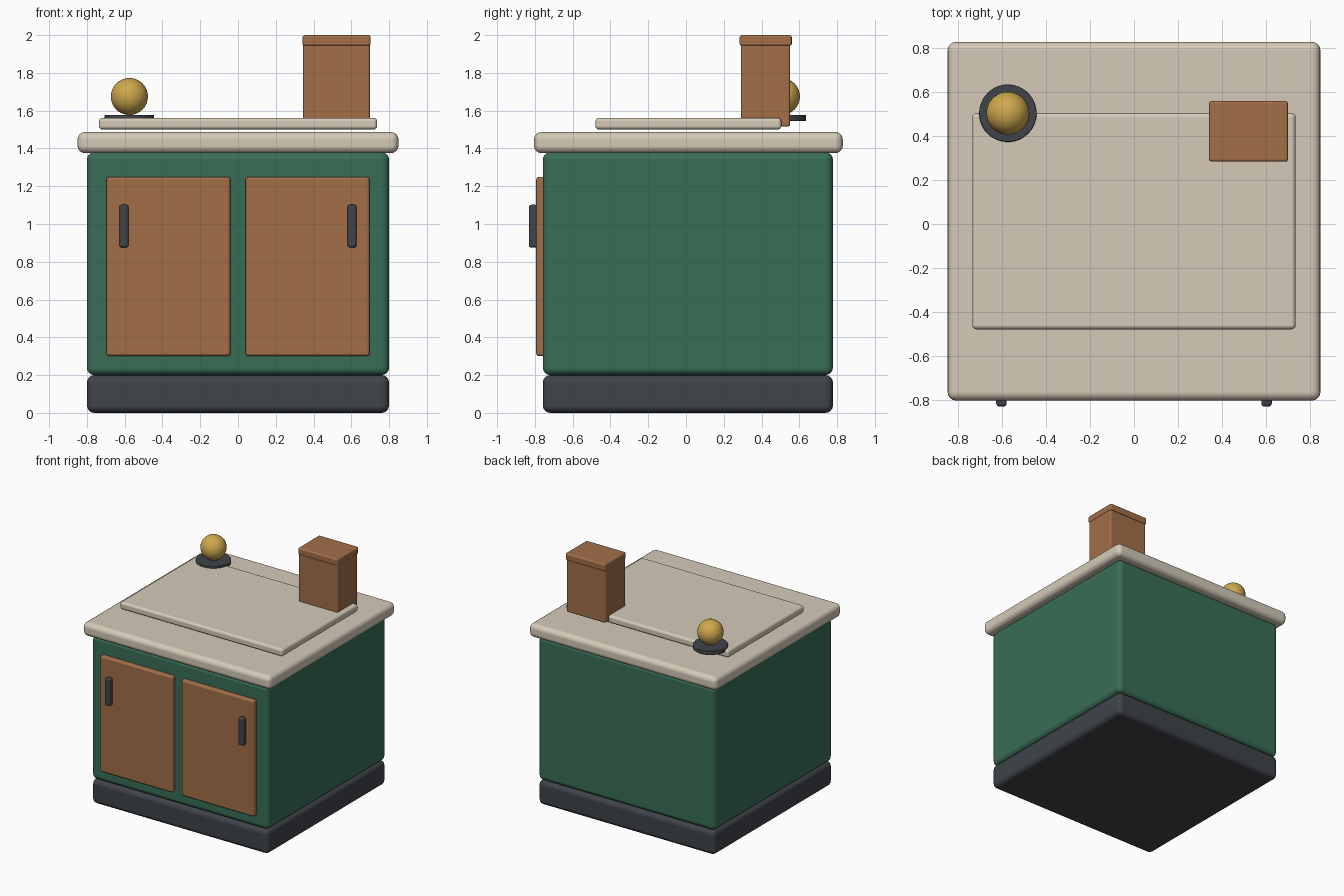
import bpy, bmesh, math
from mathutils import Vector

if "Cube" in bpy.data.objects:
    bpy.data.objects.remove(bpy.data.objects["Cube"])

def mat(name, col):
    m = bpy.data.materials.new(name)
    m.diffuse_color = (*col, 1)
    m.use_nodes = True
    m.node_tree.nodes["Principled BSDF"].inputs["Base Color"].default_value = m.diffuse_color
    return m

GREEN = mat("green paint", (0.040, 0.155, 0.092))
CREAM = mat("cream stone", (0.66, 0.59, 0.48))
WOOD = mat("brown wood", (0.36, 0.157, 0.066))
DARK = mat("dark metal", (0.050, 0.056, 0.066))
GOLD = mat("gold", (0.62, 0.39, 0.075))

def finish(bm, name, m, bevel, segs=4):
    me = bpy.data.meshes.new(name)
    bm.to_mesh(me)
    bm.free()
    ob = bpy.data.objects.new(name, me)
    bpy.context.collection.objects.link(ob)
    me.materials.append(m)
    if bevel:
        b = ob.modifiers.new("bevel", 'BEVEL')
        b.width = bevel
        b.segments = segs
        b.limit_method = 'ANGLE'
        b.harden_normals = True
    for p in me.polygons:
        p.use_smooth = True
    return ob

def box(name, lo, hi, m, bevel):
    bm = bmesh.new()
    bmesh.ops.create_cube(bm, size=1)
    lo, hi = Vector(lo), Vector(hi)
    for v in bm.verts:
        v.co = (lo + hi) / 2 + v.co * (hi - lo)
    return finish(bm, name, m, bevel)

# Cabinet
box("plinth", (-.8, -.758, 0), (.8, .778, .2), DARK, .04)
box("cabinet_body", (-.8, -.758, .2), (.8, .778, 1.38), GREEN, .04)
box("countertop", (-.85, -.805, 1.375), (.85, .83, 1.487), CREAM, .04)
box("top_slab", (-.737, -.48, 1.5), (.737, .505, 1.562), CREAM, .02)

# Doors and handles
for s, side in ((-1, "left"), (1, "right")):
    a, b = sorted((s * .04, s * .697))
    box(side + "_door", (a, -.793, .30), (b, -.735, 1.25), WOOD, .016)
    a, b = sorted((s * .58, s * .628))
    box(side + "_handle", (a, -.832, .875), (b, -.785, 1.102), DARK, .014)

# Wooden canister with lid
box("canister", (.345, .29, 1.515), (.698, .551, 1.97), WOOD, .012)
box("canister_lid", (.342, .284, 1.943), (.702, .56, 2.0), WOOD, .012)

# Gold ball on a dark disc
bm = bmesh.new()
bmesh.ops.create_cone(bm, cap_ends=True, segments=48, radius1=.131, radius2=.131, depth=.034)
bmesh.ops.translate(bm, verts=bm.verts, vec=(-.575, .505, 1.561))
finish(bm, "ball_base", DARK, .006, 2)
bm = bmesh.new()
bmesh.ops.create_uvsphere(bm, u_segments=40, v_segments=20, radius=.098)
bmesh.ops.translate(bm, verts=bm.verts, vec=(-.575, .505, 1.675))
finish(bm, "ball", GOLD, 0)
